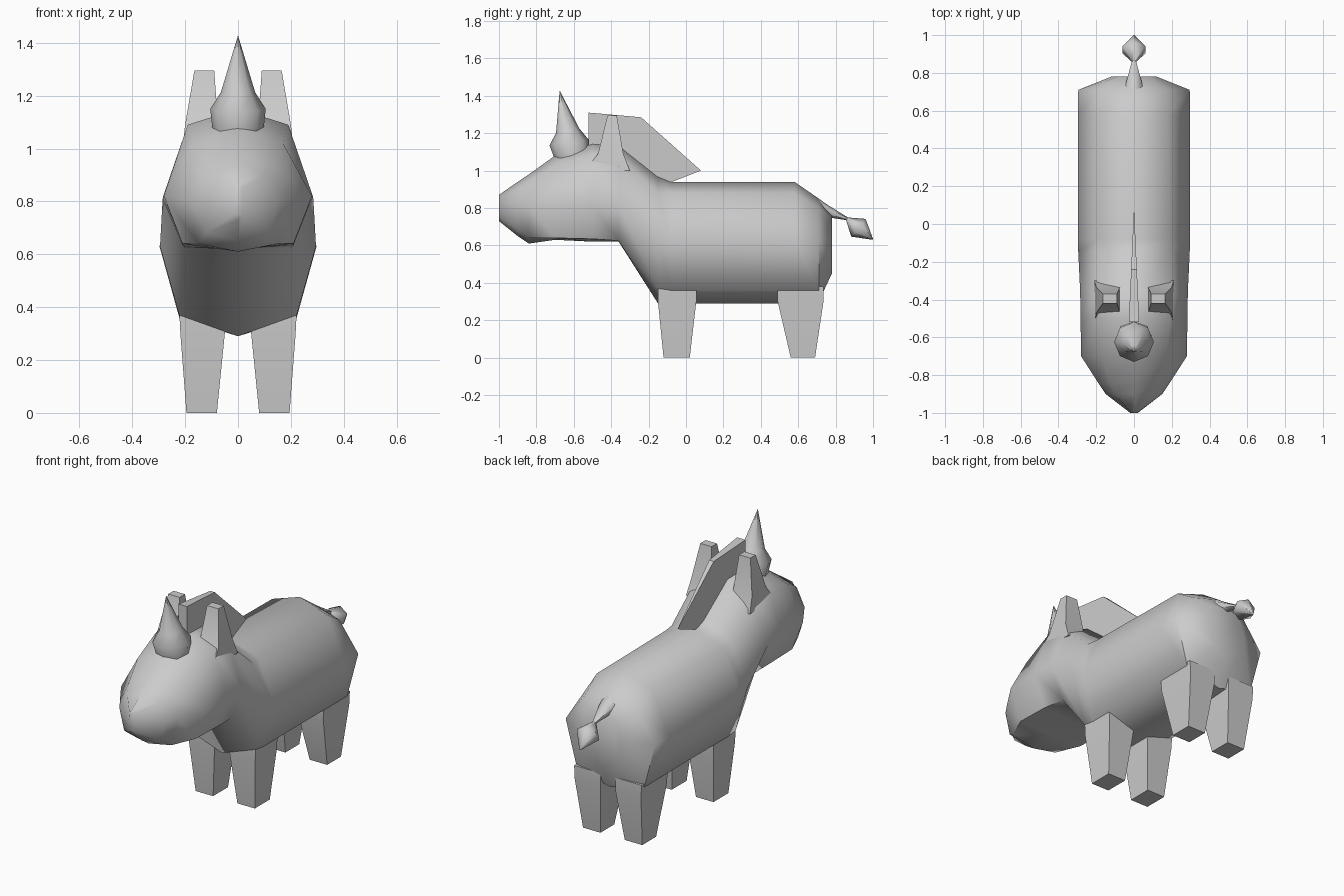
import bpy, bmesh, math
from mathutils import Vector

if "Cube" in bpy.data.objects:
    bpy.data.objects.remove(bpy.data.objects["Cube"])


def loft(name, rings, angle=60, mirror=False):
    """Skin a row of equal-sized rings, close both ends, smooth by angle."""
    bm = bmesh.new()
    for side in ((1, -1) if mirror else (1,)):
        vs = [[bm.verts.new((p[0] * side, p[1], p[2])) for p in r] for r in rings]
        n = len(rings[0])
        for a, b in zip(vs, vs[1:]):
            for i in range(n):
                j = (i + 1) % n
                bm.faces.new((a[i], a[j], b[j], b[i]))
        bm.faces.new(vs[0])
        bm.faces.new(vs[-1])
    bmesh.ops.remove_doubles(bm, verts=bm.verts, dist=0.0005)
    bmesh.ops.recalc_face_normals(bm, faces=bm.faces)
    mesh = bpy.data.meshes.new(name)
    bm.to_mesh(mesh)
    bm.free()
    ob = bpy.data.objects.new(name, mesh)
    bpy.context.collection.objects.link(ob)
    bpy.ops.object.select_all(action='DESELECT')
    ob.select_set(True)
    bpy.context.view_layer.objects.active = ob
    bpy.ops.object.shade_smooth_by_angle(angle=math.radians(angle))
    return ob


def section(y, top, sh, mid, low, bottom):
    """Symmetric body ring from its right-hand half (x, z) points."""
    half = [sh, mid, low]
    pts = [(0, top)] + half + [(0, bottom)] + [(-x, z) for x, z in reversed(half)]
    return [(x, y, z) for x, z in pts]


def box_ring(x0, x1, y0, y1, z):
    return [(x0, y0, z), (x1, y0, z), (x1, y1, z), (x0, y1, z)]


def tilted_ring(front, back, r, n):
    """Ring in the x direction, spanning two (y, z) points."""
    f, b = Vector((0, *front)), Vector((0, *back))
    c, d = (f + b) / 2, (f - b) / 2
    return [c + d * math.cos(t) + Vector((r * math.sin(t), 0, 0))
            for t in (2 * math.pi * i / n for i in range(n))]


# head, neck and trunk in one skin
loft("body", [
    section(-1.00, 0.87, (0.015, 0.85), (0.02, 0.80), (0.015, 0.75), 0.73),
    section(-0.90, 0.94, (0.10, 0.90), (0.15, 0.80), (0.12, 0.68), 0.65),
    section(-0.84, 0.98, (0.13, 0.94), (0.19, 0.81), (0.15, 0.64), 0.61),
    section(-0.70, 1.08, (0.17, 1.02), (0.28, 0.82), (0.21, 0.64), 0.63),
    section(-0.50, 1.15, (0.19, 1.09), (0.283, 0.82), (0.21, 0.635), 0.62),
    section(-0.36, 1.14, (0.19, 1.07), (0.285, 0.81), (0.20, 0.625), 0.62),
    section(-0.15, 0.97, (0.20, 0.88), (0.295, 0.63), (0.222, 0.37), 0.29),
    section(-0.08, 0.94, (0.19, 0.88), (0.297, 0.63), (0.222, 0.36), 0.29),
    section(0.58, 0.94, (0.18, 0.88), (0.297, 0.63), (0.222, 0.36), 0.29),
    section(0.71, 0.85, (0.17, 0.80), (0.295, 0.63), (0.222, 0.36), 0.30),
    section(0.78, 0.77, (0.08, 0.74), (0.12, 0.63), (0.08, 0.50), 0.45),
])

# legs, tapering to the feet
for name, foot, top in (("front_legs", (-0.12, 0.02), (-0.15, 0.055)),
                        ("back_legs", (0.56, 0.69), (0.49, 0.735))):
    loft(name, [
        box_ring(0.08, 0.195, *foot, 0),
        box_ring(0.05, 0.218, *top, 0.30),
        box_ring(0.05, 0.222, *top, 0.38),
    ], 60, True)

# ears
loft("ears", [
    box_ring(0.06, 0.21, -0.54, -0.30, 1.0),
    box_ring(0.075, 0.20, -0.47, -0.335, 1.09),
    box_ring(0.09, 0.165, -0.42, -0.37, 1.295),
], 60, True)

# horn with a flared base
loft("horn", [
    tilted_ring((-0.69, 1.03), (-0.51, 1.08), 0.095, 8),
    tilted_ring((-0.73, 1.135), (-0.52, 1.165), 0.105, 8),
    tilted_ring((-0.695, 1.20), (-0.57, 1.225), 0.065, 8),
    tilted_ring((-0.676, 1.425), (-0.674, 1.425), 0.001, 8),
])

# mane: thin crest that narrows to the back
crest = [(-0.52, 1.31), (-0.24, 1.285), (0.08, 1.0), (-0.10, 0.93),
         (-0.34, 1.08), (-0.52, 1.10)]
loft("mane", [[(s * 0.045 * (0.08 - y) + s * 0.0005, y, z) for y, z in crest]
              for s in (-1, 1)], 35)

# tail and its tuft
loft("tail", [
    tilted_ring((0.66, 0.885), (0.66, 0.72), 0.07, 6),
    tilted_ring((0.76, 0.815), (0.76, 0.75), 0.045, 6),
    tilted_ring((0.865, 0.75), (0.86, 0.735), 0.012, 6),
])
loft("tail_tuft", [
    tilted_ring((0.86, 0.75), (0.855, 0.735), 0.01, 6),
    tilted_ring((0.96, 0.742), (0.884, 0.647), 0.07, 6),
    tilted_ring((1.0, 0.635), (0.998, 0.63), 0.003, 6),
])
